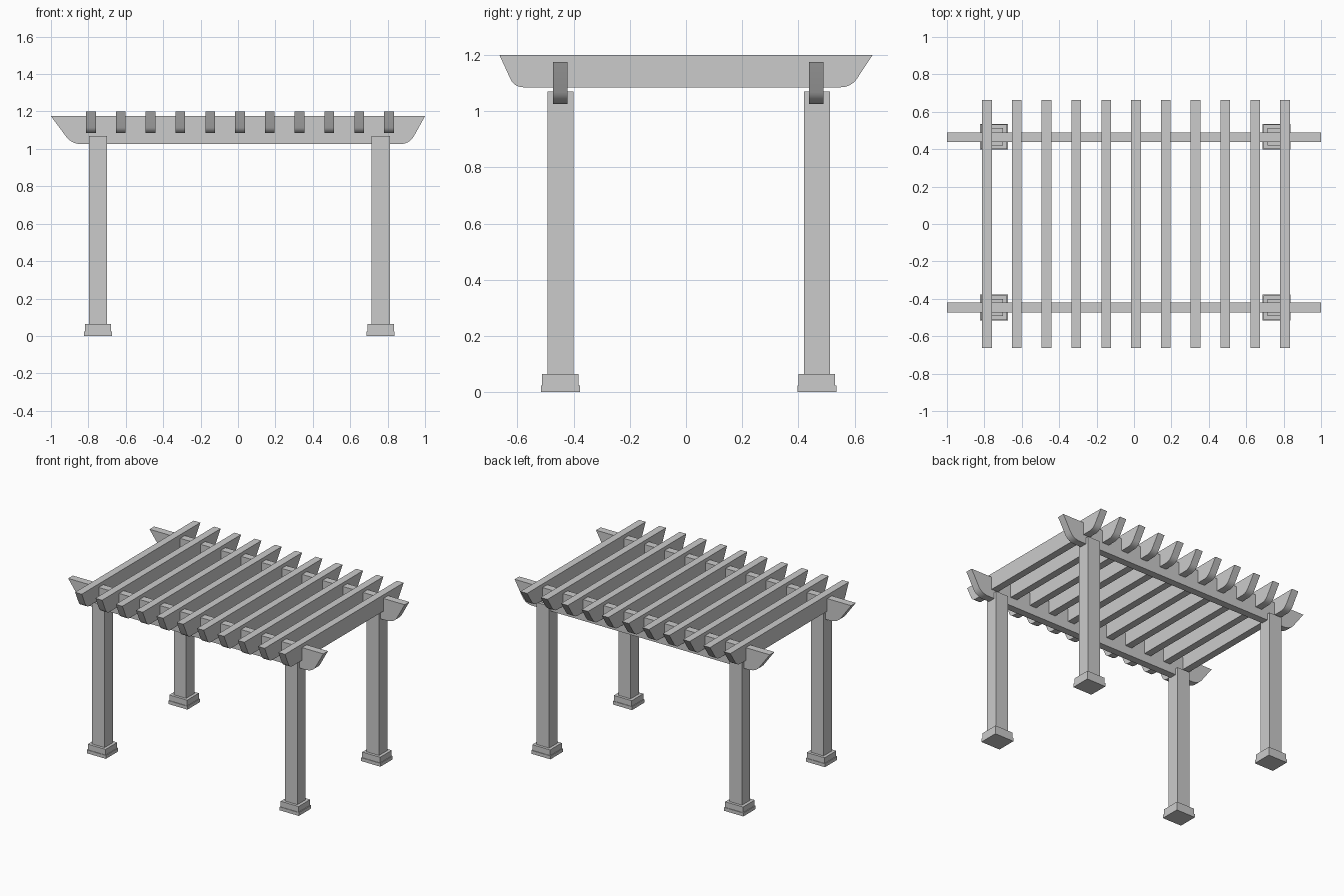
import bpy, bmesh

if "Cube" in bpy.data.objects:
    bpy.data.objects.remove(bpy.data.objects["Cube"])


def box(name, centre, size):
    """Axis-aligned box from centre and full size."""
    bm = bmesh.new()
    bmesh.ops.create_cube(bm, size=1)
    bmesh.ops.scale(bm, vec=size, verts=bm.verts)
    bmesh.ops.translate(bm, vec=centre, verts=bm.verts)
    return finish(name, bm)


def finish(name, bm):
    bmesh.ops.recalc_face_normals(bm, faces=bm.faces)
    mesh = bpy.data.meshes.new(name)
    bm.to_mesh(mesh)
    bm.free()
    ob = bpy.data.objects.new(name, mesh)
    bpy.context.collection.objects.link(ob)
    return ob


def curve(a, c, b, n=8):
    """Rounded corner from a to b, pulled towards c."""
    return [tuple((1-t)**2*p + 2*t*(1-t)*q + t*t*r for p, q, r in zip(a, c, b))
            for t in (i / n for i in range(n + 1))]


def timber(name, profile, place, thickness):
    """Extrude a side profile; place(u, v, w) maps it into space."""
    bm = bmesh.new()
    rings = [[bm.verts.new(place(u, v, w)) for u, v in profile]
             for w in (-thickness / 2, thickness / 2)]
    bm.faces.new(rings[0])
    bm.faces.new(rings[1][::-1])
    n = len(profile)
    for i in range(n):
        j = (i + 1) % n
        bm.faces.new((rings[0][i], rings[0][j], rings[1][j], rings[1][i]))
    ob = finish(name, bm)
    bpy.ops.object.select_all(action='DESELECT')
    bpy.context.view_layer.objects.active = ob
    ob.select_set(True)
    bpy.ops.object.shade_smooth_by_angle(angle=0.5)
    return ob


# Posts with two-step bases
for side, x in (("left", -0.749), ("right", 0.763)):
    for end, y in (("front", -0.447), ("back", 0.466)):
        tag = f"{end}_{side}"
        box(f"{tag}_post", (x, y, 0.567), (0.097, 0.092, 1.006))
        box(f"{tag}_base_lower", (x, y, 0.012), (0.150, 0.138, 0.024))
        box(f"{tag}_base_upper", (x, y, 0.044), (0.140, 0.130, 0.040))

# Long beams with scooped ends
beam_profile = ([(1, 1.175), (-1, 1.175)]
                + curve((-0.92, 1.067), (-0.89, 1.025), (-0.83, 1.025))
                + curve((0.86, 1.025), (0.915, 1.025), (0.94, 1.067)))
for end, y in (("front", -0.447), ("back", 0.464)):
    timber(f"{end}_beam", beam_profile,
           lambda u, v, w: (u, y + w, v), 0.052)

# Eleven rafters across the beams
rafter_profile = ([(0.664, 1.2), (-0.664, 1.2)]
                  + curve((-0.625, 1.115), (-0.611, 1.085), (-0.578, 1.085))
                  + curve((0.55, 1.085), (0.586, 1.085), (0.608, 1.115)))
for i in range(11):
    x = -0.786 + 0.1593 * i
    timber(f"rafter_{i + 1}", rafter_profile,
           lambda u, v, w: (x + w, u, v), 0.052)
